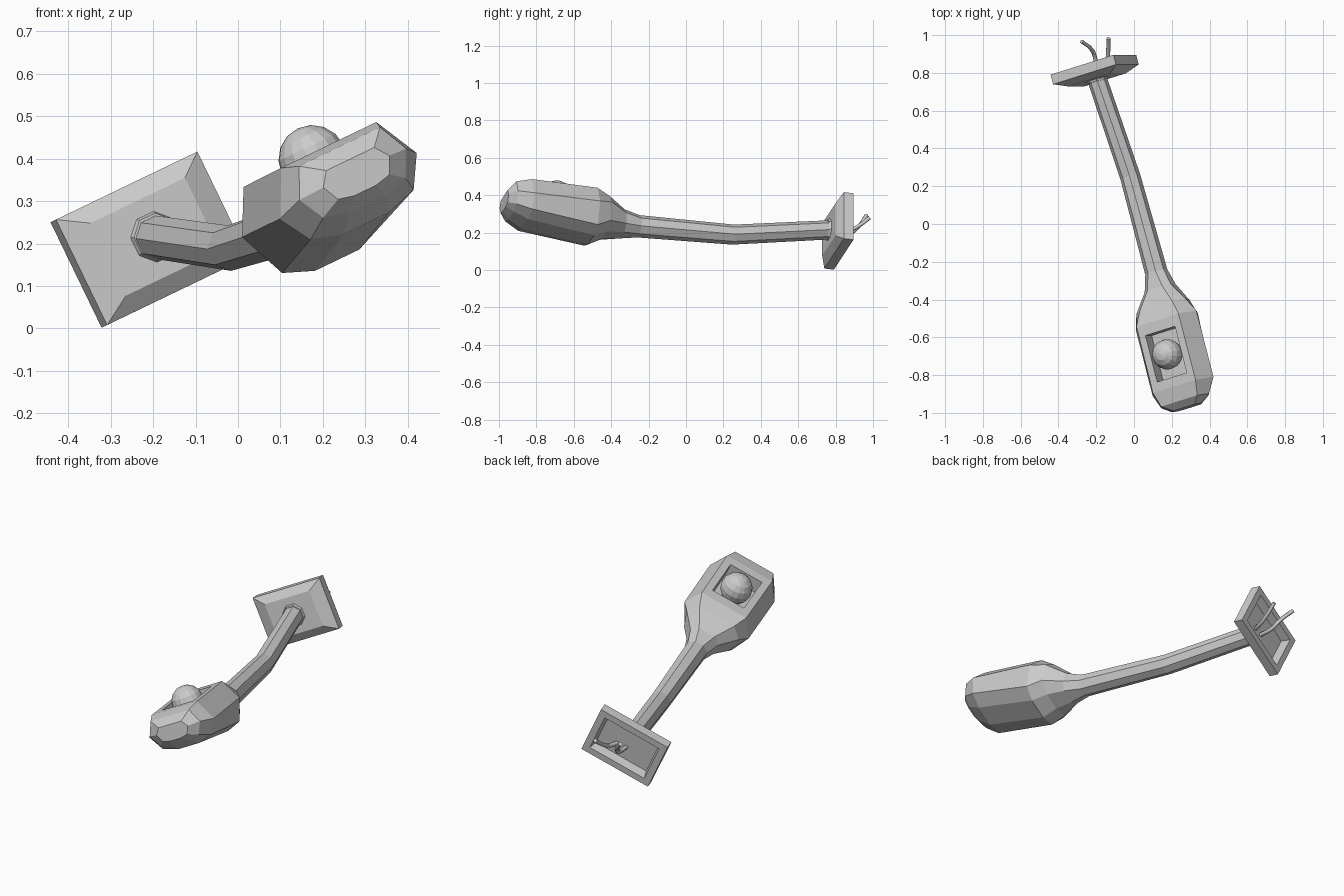
import bpy, bmesh, math
from mathutils import Vector

if "Cube" in bpy.data.objects:
    bpy.data.objects.remove(bpy.data.objects["Cube"])

# Tilted frame of the lamp: right, forward, up, with origin at the back of the wall plate
R = Vector((.867, .273, .417)).normalized()
F = Vector((.246, -.962, .119)).normalized()
U = Vector((-.436, 0, .9)).normalized()
O = Vector((-.215, .843, .206))


def P(r, f, u):
    return O + R * r + F * f + U * u


def finish(bm, name):
    bmesh.ops.recalc_face_normals(bm, faces=bm.faces)
    me = bpy.data.meshes.new(name)
    bm.to_mesh(me)
    bm.free()
    ob = bpy.data.objects.new(name, me)
    bpy.context.collection.objects.link(ob)
    return ob


def loft(name, rings):
    bm = bmesh.new()
    vs = [[bm.verts.new(P(*p)) for p in ring] for ring in rings]
    for a, b in zip(vs, vs[1:]):
        n = len(a)
        for i in range(n):
            bm.faces.new((a[i], a[(i + 1) % n], b[(i + 1) % n], b[i]))
    bm.faces.new(vs[0])
    bm.faces.new(vs[-1])
    return finish(bm, name)


def rect(hw, hh, f, u=0):
    return [(-hw, f, u - hh), (hw, f, u - hh), (hw, f, u + hh), (-hw, f, u + hh)]


def section(f, half):
    # mirrored eight-sided cross-section from its right half, top to bottom
    return [(r, f, u) for r, u in half] + [(-r, f, u) for r, u in reversed(half)]


def octagon(f, rad, u):
    angs = [math.radians(a) for a in (67.5, 22.5, -22.5, -67.5)]
    return section(f, [(rad * math.cos(a), u + rad * math.sin(a)) for a in angs])


# Wall plate with chamfered front and hollow back
loft("wall_plate", [rect(.145, .092, .045), rect(.157, .104, 0), rect(.192, .138, 0),
                    rect(.192, .138, .053), rect(.128, .095, .083)])

# Small collar where the arm meets the plate
loft("arm_collar", [octagon(.075, .064, 0), octagon(.095, .055, 0)])

# Bent arm, neck and lamp head as one faceted body
body = loft("lamp_arm_and_head", [
    octagon(.075, .052, 0),
    octagon(.615, .054, -.10),
    octagon(1.14, .06, -.12),
    section(1.23, [(.045, -.052), (.08, -.088), (.078, -.15), (.04, -.185)]),
    section(1.33, [(.10, -.01), (.15, -.07), (.125, -.168), (.05, -.197)]),
    section(1.405, [(.128, .015), (.185, -.09), (.135, -.207), (.06, -.236)]),
    section(1.77, [(.13, .017), (.186, -.09), (.14, -.165), (.06, -.188)]),
    section(1.85, [(.11, .002), (.145, -.07), (.112, -.132), (.05, -.148)]),
    section(1.887, [(.065, -.035), (.09, -.068), (.07, -.108), (.03, -.117)]),
])

# Socket recess in the top of the head
cutter = loft("recess_cutter", [rect(.09, .07, 1.465, .01), rect(.09, .07, 1.72, .01)])
cutter.hide_render = True
mod = body.modifiers.new("recess", 'BOOLEAN')
mod.operation = 'DIFFERENCE'
mod.solver = 'EXACT'
mod.object = cutter
bpy.context.view_layer.objects.active = body
bpy.ops.object.modifier_apply(modifier=mod.name)
bpy.data.objects.remove(cutter)

# Round bulb in the recess
bm = bmesh.new()
bmesh.ops.create_uvsphere(bm, u_segments=16, v_segments=8, radius=.081)
for v in bm.verts:
    v.co = P(v.co.x, 1.594 + v.co.y, .003 + v.co.z)
finish(bm, "bulb")

# Two loose wires behind the plate
wires = [
    [(-.195, .80, .19), (-.205, .875, .195), (-.225, .925, .235), (-.277, .966, .292)],
    [(-.15, .81, .205), (-.14, .87, .21), (-.136, .93, .24), (-.135, .983, .28)],
]
for k, pts in enumerate(wires):
    cu = bpy.data.curves.new(f"wire_{k + 1}", 'CURVE')
    cu.dimensions = '3D'
    cu.bevel_depth = .011
    cu.bevel_resolution = 1
    cu.resolution_u = 3
    cu.use_fill_caps = True
    sp = cu.splines.new('BEZIER')
    sp.bezier_points.add(len(pts) - 1)
    for bp, p in zip(sp.bezier_points, pts):
        bp.co = p
        bp.handle_left_type = bp.handle_right_type = 'AUTO'
    ob = bpy.data.objects.new(f"wire_{k + 1}", cu)
    bpy.context.collection.objects.link(ob)
